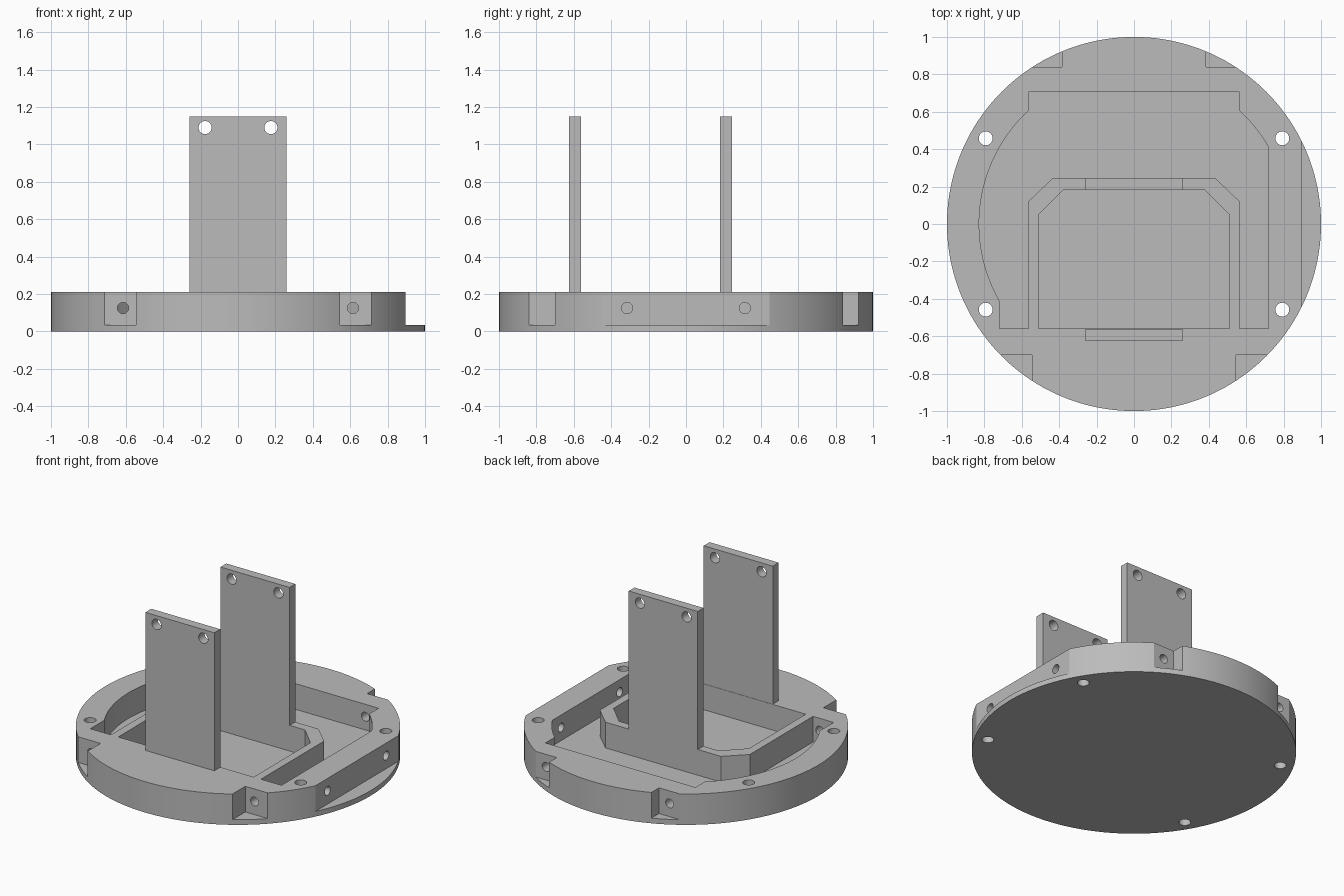
import bpy, bmesh
from math import cos, sin, pi, atan2, radians
from mathutils import Matrix

cube = bpy.data.objects.get("Cube")
if cube:
    bpy.data.objects.remove(cube, do_unlink=True)

FLOOR, RIM, TOP = 0.035, 0.21, 1.15

grey = bpy.data.materials.new("plain grey")
grey.use_nodes = True
grey.diffuse_color = (0.5, 0.5, 0.5, 1)
grey.node_tree.nodes["Principled BSDF"].inputs["Base Color"].default_value = (0.5, 0.5, 0.5, 1)


def finish(name, bm):
    bmesh.ops.recalc_face_normals(bm, faces=bm.faces[:])
    mesh = bpy.data.meshes.new(name)
    bm.to_mesh(mesh)
    bm.free()
    mesh.materials.append(grey)
    ob = bpy.data.objects.new(name, mesh)
    bpy.context.collection.objects.link(ob)
    return ob


def prism(name, outline, z0, z1):
    bm = bmesh.new()
    face = bm.faces.new([bm.verts.new((x, y, z0)) for x, y in outline])
    new = bmesh.ops.extrude_face_region(bm, geom=[face])["geom"]
    verts = [v for v in new if isinstance(v, bmesh.types.BMVert)]
    bmesh.ops.translate(bm, verts=verts, vec=(0, 0, z1 - z0))
    return finish(name, bm)


def box(name, x0, x1, y0, y1, z0, z1):
    return prism(name, [(x0, y0), (x1, y0), (x1, y1), (x0, y1)], z0, z1)


def rod(name, centre, radius, length, axis="Z", segments=32):
    turn = {"X": Matrix.Rotation(pi / 2, 4, "Y"),
            "Y": Matrix.Rotation(pi / 2, 4, "X"),
            "Z": Matrix()}[axis]
    bm = bmesh.new()
    bmesh.ops.create_cone(bm, cap_ends=True, segments=segments, radius1=radius,
                          radius2=radius, depth=length,
                          matrix=Matrix.Translation(centre) @ turn)
    return finish(name, bm)


def select(ob):
    bpy.ops.object.select_all(action="DESELECT")
    ob.select_set(True)
    bpy.context.view_layer.objects.active = ob


def cut(ob, cutter):
    cutter.hide_render = True
    mod = ob.modifiers.new("cut", "BOOLEAN")
    mod.operation = "DIFFERENCE"
    mod.solver = "EXACT"
    mod.object = cutter
    select(ob)
    bpy.ops.object.modifier_apply(modifier=mod.name)
    bpy.data.objects.remove(cutter, do_unlink=True)


def arc(radius, start, end, steps):
    return [(radius * cos(start + (end - start) * i / steps),
             radius * sin(start + (end - start) * i / steps)) for i in range(steps + 1)]


# Round base
base = rod("round_base", (0, 0, RIM / 2), 1, RIM, segments=160)

# U-shaped channel around the centre tray
R = 0.828
channel = [(-0.565, 0.705), (0.565, 0.705)]
channel += arc(R, atan2(0.605, 0.565), atan2(0.409, 0.72), 6)
channel += [(0.72, -0.56), (0.565, -0.56), (0.565, 0.12), (0.435, 0.245),
            (-0.435, 0.245), (-0.565, 0.12), (-0.565, -0.56), (-0.72, -0.56)]
channel += arc(R, pi + atan2(0.409, 0.72), pi - atan2(0.605, 0.565), 32)
cut(base, prism("channel_cutter", channel, FLOOR, 0.4))

# Centre tray with clipped back corners
tray = [(-0.51, -0.56), (0.51, -0.56), (0.51, 0.05), (0.375, 0.185),
        (-0.375, 0.185), (-0.51, 0.05)]
cut(base, prism("tray_cutter", tray, FLOOR, 0.4))

# Flat on the left side, with two cross holes into the channel
cut(base, box("flat_cutter", 0.895, 1.2, -1, 1, FLOOR, 0.4))
for y in (-0.315, 0.315):
    cut(base, rod("side_hole_cutter", (0.82, y, 0.125), 0.03, 0.3, "X"))

# Corner notches with screw holes, and vertical mounting holes
for s in (-1, 1):
    x0, x1 = sorted((s * 0.545, s * 1.0))
    cut(base, box("front_notch_cutter", x0, x1, -1.2, -0.70, FLOOR, 0.4))
    x0, x1 = sorted((s * 0.385, s * 1.0))
    cut(base, box("back_notch_cutter", x0, x1, 0.84, 1.2, FLOOR, 0.4))
    cut(base, rod("front_screw_cutter", (s * 0.615, -0.64, 0.125), 0.03, 0.24, "Y"))
    cut(base, rod("back_screw_cutter", (s * 0.465, 0.77, 0.125), 0.03, 0.24, "Y"))
    for y in (-0.458, 0.458):
        cut(base, rod("mounting_hole_cutter", (s * 0.793, y, 0.1), 0.037, 0.6))

# Upright plates with two holes near the top
plates = []
for name, y0, y1 in (("front_upright", -0.625, -0.562), ("back_upright", 0.183, 0.245)):
    plate = box(name, -0.26, 0.26, y0, y1, RIM, TOP)
    for x in (-0.176, 0.176):
        cut(plate, rod("upright_hole_cutter", (x, (y0 + y1) / 2, 1.09), 0.035, 0.3, "Y"))
    plates.append(plate)

# Smooth curved walls, keep crisp edges
for ob in [base] + plates:
    select(ob)
    bpy.ops.object.shade_smooth_by_angle(angle=radians(25))
